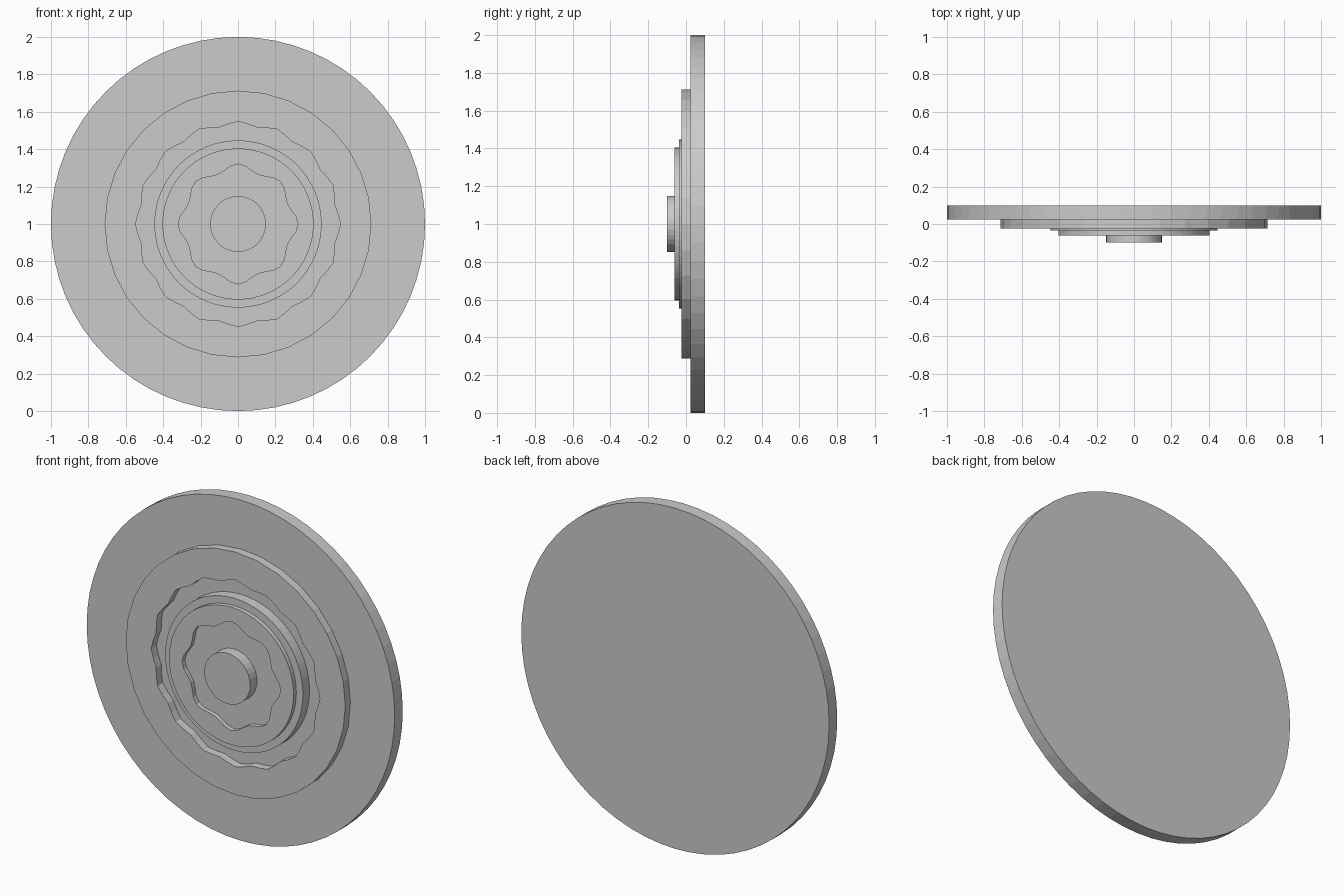
import bpy, bmesh
from math import cos, sin, tau

cube = bpy.data.objects.get("Cube")
if cube:
    bpy.data.objects.remove(cube)

# Single plain grey
grey = bpy.data.materials.new("plain grey")
grey.use_nodes = True
colour = (0.6, 0.6, 0.6, 1)
grey.diffuse_color = colour
grey.node_tree.nodes["Principled BSDF"].inputs["Base Color"].default_value = colour


def outline(bm, y, radius, sides, lobes=0, wave=0):
    """Closed loop of edges, wavy when it has lobes; a lobe peaks at the top."""
    verts = []
    for i in range(sides):
        a = tau * i / sides
        r = radius + wave * cos(lobes * a)
        verts.append(bm.verts.new((r * sin(a), y, 1 + r * cos(a))))
    return [bm.edges.new((v, verts[i - 1])) for i, v in enumerate(verts)]


def plate(name, front, back, radius, sides, hole=None):
    """Upright round plate, with an optional wavy opening through it."""
    bm = bmesh.new()
    edges = outline(bm, back, radius, sides)
    if hole:
        edges += outline(bm, back, *hole)
        bmesh.ops.triangle_fill(bm, edges=edges, use_beauty=True)
    else:
        bmesh.ops.contextual_create(bm, geom=edges)
    grown = bmesh.ops.extrude_face_region(bm, geom=bm.faces[:], use_keep_orig=True)
    moved = [v for v in grown["geom"] if isinstance(v, bmesh.types.BMVert)]
    bmesh.ops.translate(bm, verts=moved, vec=(0, front - back, 0))
    bmesh.ops.recalc_face_normals(bm, faces=bm.faces[:])
    mesh = bpy.data.meshes.new(name)
    bm.to_mesh(mesh)
    bm.free()
    mesh.materials.append(grey)
    obj = bpy.data.objects.new(name, mesh)
    bpy.context.collection.objects.link(obj)


# Stacked from the back to the front
plate("base_disc", 0.025, 0.10, 1.0, 64)
plate("outer_ring", -0.023, 0.025, 0.713, 32, (0.537, 64, 16, 0.011))
plate("middle_disc", -0.036, 0.025, 0.447, 64)
plate("inner_ring", -0.062, -0.036, 0.404, 64, (0.302, 48, 8, 0.018))
plate("centre_hub", -0.10, -0.036, 0.149, 32)
